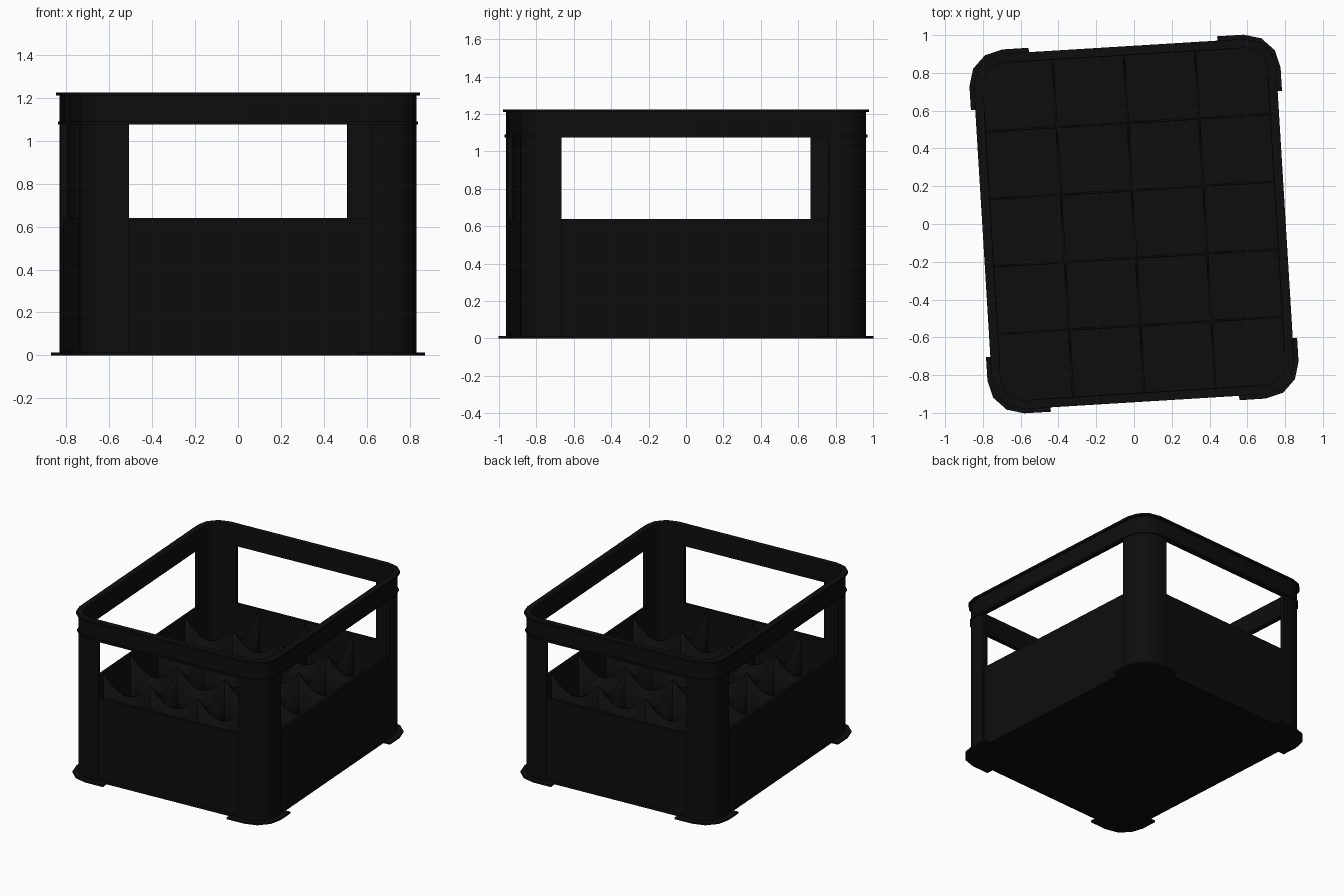
import bpy, bmesh, math
from mathutils import Vector

cube = bpy.data.objects.get("Cube")
if cube:
    bpy.data.objects.remove(cube, do_unlink=True)

# One dark plastic for the whole crate
plastic = bpy.data.materials.new("black_plastic")
plastic.use_nodes = True
COLOR = (0.004, 0.004, 0.004, 1)
plastic.diffuse_color = COLOR
plastic.node_tree.nodes["Principled BSDF"].inputs["Base Color"].default_value = COLOR

TURN = math.radians(3.5)          # the crate stands slightly turned
CX, CY = 0.64, 0.78               # centre of every rounded corner
BODY, THICK = 0.145, 0.03         # corner radius and wall thickness
SEGMENTS = 3
SILL, LINTEL, TOP = 0.64, 1.075, 1.225
GAP_X, GAP_Y = 0.565, 0.714       # half widths of the window openings


def finish(name, bm):
    bmesh.ops.recalc_face_normals(bm, faces=bm.faces)
    mesh = bpy.data.meshes.new(name)
    bm.to_mesh(mesh)
    bm.free()
    mesh.materials.append(plastic)
    obj = bpy.data.objects.new(name, mesh)
    bpy.context.collection.objects.link(obj)
    obj.rotation_euler.z = TURN
    bpy.ops.object.select_all(action='DESELECT')
    obj.select_set(True)
    bpy.context.view_layer.objects.active = obj
    bpy.ops.object.shade_smooth_by_angle(angle=math.radians(35))
    return obj


def arc(radius, sx=1, sy=1):
    """Rounded corner from the side face round to the front or back face."""
    steps = [i * math.pi / 2 / SEGMENTS for i in range(SEGMENTS + 1)]
    return [(sx * (CX + radius * math.cos(a)), sy * (CY + radius * math.sin(a))) for a in steps]


def outline(radius):
    return (arc(radius) + arc(radius, -1, 1)[::-1]
            + arc(radius, -1, -1) + arc(radius, 1, -1)[::-1])


def wall(name, outer, inner, z0, z1, closed):
    """Upright wall between two matching paths."""
    bm = bmesh.new()
    rows = [[bm.verts.new((x, y, z)) for z, path in
             ((z0, outer), (z1, outer), (z1, inner), (z0, inner))
             for x, y in [path[i]]] for i in range(len(outer))]
    pairs = list(zip(rows, rows[1:]))
    if closed:
        pairs.append((rows[-1], rows[0]))
    else:
        bm.faces.new(rows[0])
        bm.faces.new(rows[-1])
    for a, b in pairs:
        for k in range(4):
            n = (k + 1) % 4
            bm.faces.new((a[k], a[n], b[n], b[k]))
    return finish(name, bm)


def ring(name, radius, inner, z0, z1):
    wall(name, outline(radius), outline(inner), z0, z1, True)


def corner(name, radius, inner, end_x, end_y, z0, z1, sx, sy):
    def path(r):
        return ([(sx * (CX + r), sy * end_y)] + arc(r, sx, sy)
                + [(sx * end_x, sy * (CY + r))])
    wall(name, path(radius), path(inner), z0, z1, False)


def box(name, size, loc):
    bm = bmesh.new()
    bmesh.ops.create_cube(bm, size=1)
    bmesh.ops.scale(bm, vec=size, verts=bm.verts)
    bmesh.ops.translate(bm, vec=loc, verts=bm.verts)
    finish(name, bm)


# Upper band with its two flanges
ring("upper_band", BODY, BODY - THICK, LINTEL, TOP - 0.005)
ring("rim_flange", BODY + 0.017, BODY - THICK, TOP - 0.015, TOP)
ring("lower_flange", BODY + 0.008, BODY - 0.01, LINTEL, LINTEL + 0.015)

# Corner posts and feet
for sy, depth in ((-1, "front"), (1, "back")):
    for sx, side in ((-1, "right"), (1, "left")):
        corner(f"{depth}_{side}_post", BODY, BODY - THICK, GAP_X, GAP_Y, 0, LINTEL + 0.01, sx, sy)
        corner(f"{depth}_{side}_foot", BODY + 0.04, BODY - 0.06, 0.5, 0.655, 0, 0.013, sx, sy)

# Lower panels, slightly recessed between the posts
RECESS = 0.012
for s, front, side in ((-1, "front", "right"), (1, "back", "left")):
    mid = BODY - RECESS - 0.01
    box(f"{front}_panel", (2 * GAP_X + 0.02, 0.02, SILL), (0, s * (CY + mid), SILL / 2))
    box(f"{side}_panel", (0.02, 2 * GAP_Y + 0.02, SILL), (s * (CX + mid), 0, SILL / 2))

# Floor plate
bm = bmesh.new()
base = bm.faces.new([bm.verts.new((x, y, 0.003)) for x, y in outline(BODY - 0.01)])
lifted = bmesh.ops.extrude_face_region(bm, geom=[base])["geom"]
bmesh.ops.translate(bm, vec=(0, 0, 0.02), verts=[v for v in lifted if isinstance(v, bmesh.types.BMVert)])
finish("floor", bm)


def divider(name, along, across, half, offset, cells):
    """Thin bottle divider whose top dips in the middle of each cell."""
    bm = bmesh.new()
    steps = cells * 8
    columns = []
    for i in range(steps + 1):
        place = along * (half * (2 * i / steps - 1)) + across * offset
        top = 0.625 - 0.125 * abs(math.sin(math.pi * i / 8))
        columns.append([bm.verts.new(place + Vector((0, 0, z))) for z in (0.015, top)])
    for a, b in zip(columns, columns[1:]):
        bm.faces.new((a[0], b[0], b[1], a[1]))
    obj = finish(name, bm)
    solid = obj.modifiers.new("thickness", 'SOLIDIFY')
    solid.thickness = 0.012
    solid.offset = 0


# Four by five bottle cells
HALF_X, HALF_Y = 0.755, 0.895
X, Y = Vector((1, 0, 0)), Vector((0, 1, 0))
for i in range(1, 4):
    divider(f"long_divider_{i}", Y, X, HALF_Y, HALF_X * (i / 2 - 1), 5)
for i in range(1, 5):
    divider(f"cross_divider_{i}", X, Y, HALF_X, HALF_Y * (i / 2.5 - 1), 4)
